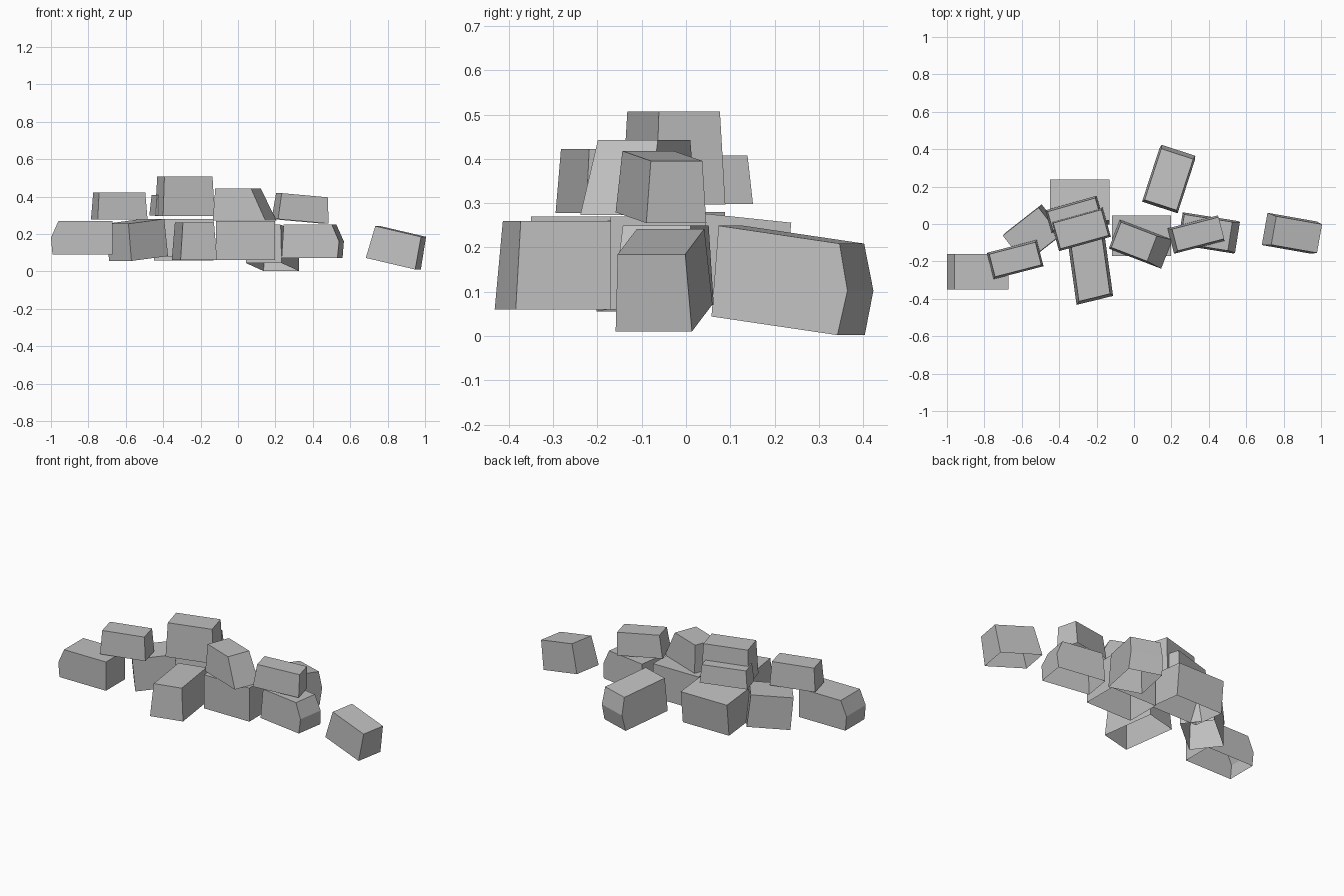
import bpy
import bmesh
from math import radians
from mathutils import Euler, Vector

cube = bpy.data.objects.get("Cube")
if cube:
    bpy.data.objects.remove(cube, do_unlink=True)

# Single stone colour
grey = bpy.data.materials.new("stone_grey")
grey.use_nodes = True
colour = (0.52, 0.52, 0.52, 1)
grey.diffuse_color = colour
grey.node_tree.nodes["Principled BSDF"].inputs["Base Color"].default_value = colour


def stone(name, centre, size, turn, cut=0.0, ridge=False, taper=0.01, skew=0.0, back=None):
    """Open-bottomed block along local x; cut slopes its +x end, ridge keeps the
    lower end upright, skew slants both ends, back sets the inset of the -x end."""
    l, w, h = (s / 2 for s in size)
    back = taper if back is None else back
    profile = [(-l, -h), (-l + back, h), (l - max(cut, taper), h)]
    if ridge:
        profile.append((l, 0))
    profile.append((l - (0.008 if ridge else 0), -h))
    bm = bmesh.new()
    near, far = [], []
    for side, row in ((-1, near), (1, far)):
        for x, z in profile:
            y = side * (w - taper * (z + h) / (2 * h))
            row.append(bm.verts.new((x + skew * y, y, z)))
    bm.faces.new(near[::-1])
    bm.faces.new(far)
    # Ends and top only: the underside stays open
    for i in range(len(near) - 1):
        bm.faces.new((near[i], near[i + 1], far[i + 1], far[i]))
    # The top faces up, so flip everything if it does not
    bm.normal_update()
    top = max(bm.faces, key=lambda f: f.calc_center_median().z)
    if top.normal.z < 0:
        bmesh.ops.reverse_faces(bm, faces=bm.faces)
    mesh = bpy.data.meshes.new(name)
    bm.to_mesh(mesh)
    bm.free()
    mesh.materials.append(grey)
    obj = bpy.data.objects.new(name, mesh)
    obj.location = Vector(centre)
    obj.rotation_euler = Euler([radians(a) for a in turn])
    bpy.context.collection.objects.link(obj)


# Bottom course
stone("far_right_stone", (-.835, -.255, .18), (.33, .19, .18), (0, 0, 180), .04, True, 0)
stone("angled_stone", (-.54, -.055, .168), (.25, .195, .2), (0, -6, 38), taper=.003)
stone("rear_middle_stone", (-.29, .118, .168), (.32, .22, .2), (-6, 0, 0), taper=0)
stone("front_stone", (-.233, -.24, .16), (.34, .2, .2), (0, 0, -82), taper=.015, skew=-.1)
stone("middle_stone", (.04, -.063, .165), (.315, .215, .21), (0, 0, 0), taper=0)
stone("left_stone", (.4, -.048, .16), (.31, .175, .18), (0, 0, -9), .04, True)

# Upper course
stone("upper_right_stone", (-.635, -.19, .35), (.275, .145, .145), (0, 0, 14.5))
stone("sloped_stone", (.035, -.108, .358), (.3, .165, .17), (0, 0, -21), .085)
stone("upper_left_stone", (.337, -.055, .337), (.278, .14, .14), (0, 5, 14.5))
stone("top_stone", (-.284, -.028, .402), (.287, .163, .21), (0, 0, 15.5))
stone("top_rear_stone", (-.32, .052, .353), (.285, .125, .11), (0, 0, 16))

# Fallen stones
stone("fallen_back_stone", (.19, .248, .124), (.31, .2, .205), (0, 8, 72), .035, True, back=-.015)
stone("fallen_left_stone", (.85, -.053, .127), (.275, .175, .177), (0, 13, -10))
